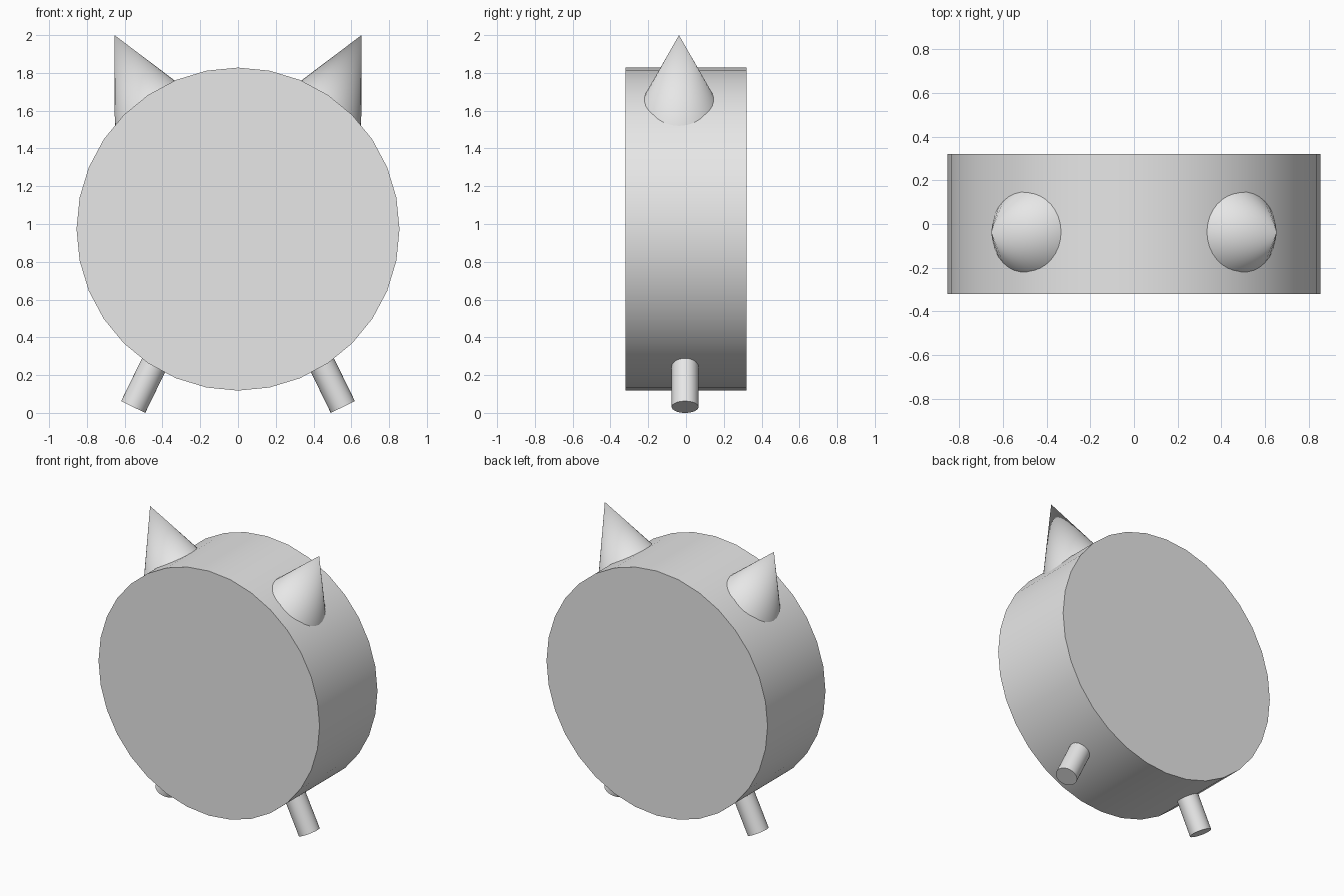
import bpy
import math
from mathutils import Vector

cube = bpy.data.objects.get("Cube")
if cube:
    bpy.data.objects.remove(cube, do_unlink=True)

# Single light grey finish
GREY = (0.8, 0.8, 0.8, 1.0)
grey = bpy.data.materials.new("light_grey")
grey.use_nodes = True
grey.diffuse_color = GREY
grey.node_tree.nodes["Principled BSDF"].inputs["Base Color"].default_value = GREY


def finish(name):
    """Name the active part, colour it and smooth its curved side."""
    ob = bpy.context.object
    ob.name = ob.data.name = name
    ob.data.materials.append(grey)
    bpy.ops.object.shade_smooth_by_angle(angle=math.radians(35))
    return ob


# Round drum body lying along y
bpy.ops.mesh.primitive_cylinder_add(
    vertices=32, radius=0.855, depth=0.64,
    location=(0, 0, 0.973), rotation=(math.pi / 2, 0, 0))
finish("body")

EAR_TILT = math.radians(26.6)
EAR_LENGTH = 0.5
LEG_TILT = math.radians(26)
LEG_RADIUS = 0.071
LEG_LENGTH = 0.42

for side, s in (("left", 1), ("right", -1)):
    # Pointed ear, leaning outwards, base sunk into the body
    axis = Vector((s * math.sin(EAR_TILT), 0, math.cos(EAR_TILT)))
    tip = Vector((s * 0.654, -0.037, 2.0))
    bpy.ops.mesh.primitive_cone_add(
        vertices=32, radius1=EAR_LENGTH * math.tan(math.radians(26.4)),
        radius2=0, depth=EAR_LENGTH,
        location=tip - axis * EAR_LENGTH / 2, rotation=(0, s * EAR_TILT, 0))
    finish(side + "_ear")

    # Splayed peg leg, top sunk into the body
    axis = Vector((-s * math.sin(LEG_TILT), 0, math.cos(LEG_TILT)))
    foot = Vector((s * 0.555, -0.005, LEG_RADIUS * math.sin(LEG_TILT)))
    bpy.ops.mesh.primitive_cylinder_add(
        vertices=32, radius=LEG_RADIUS, depth=LEG_LENGTH,
        location=foot + axis * LEG_LENGTH / 2, rotation=(0, -s * LEG_TILT, 0))
    finish(side + "_leg")
